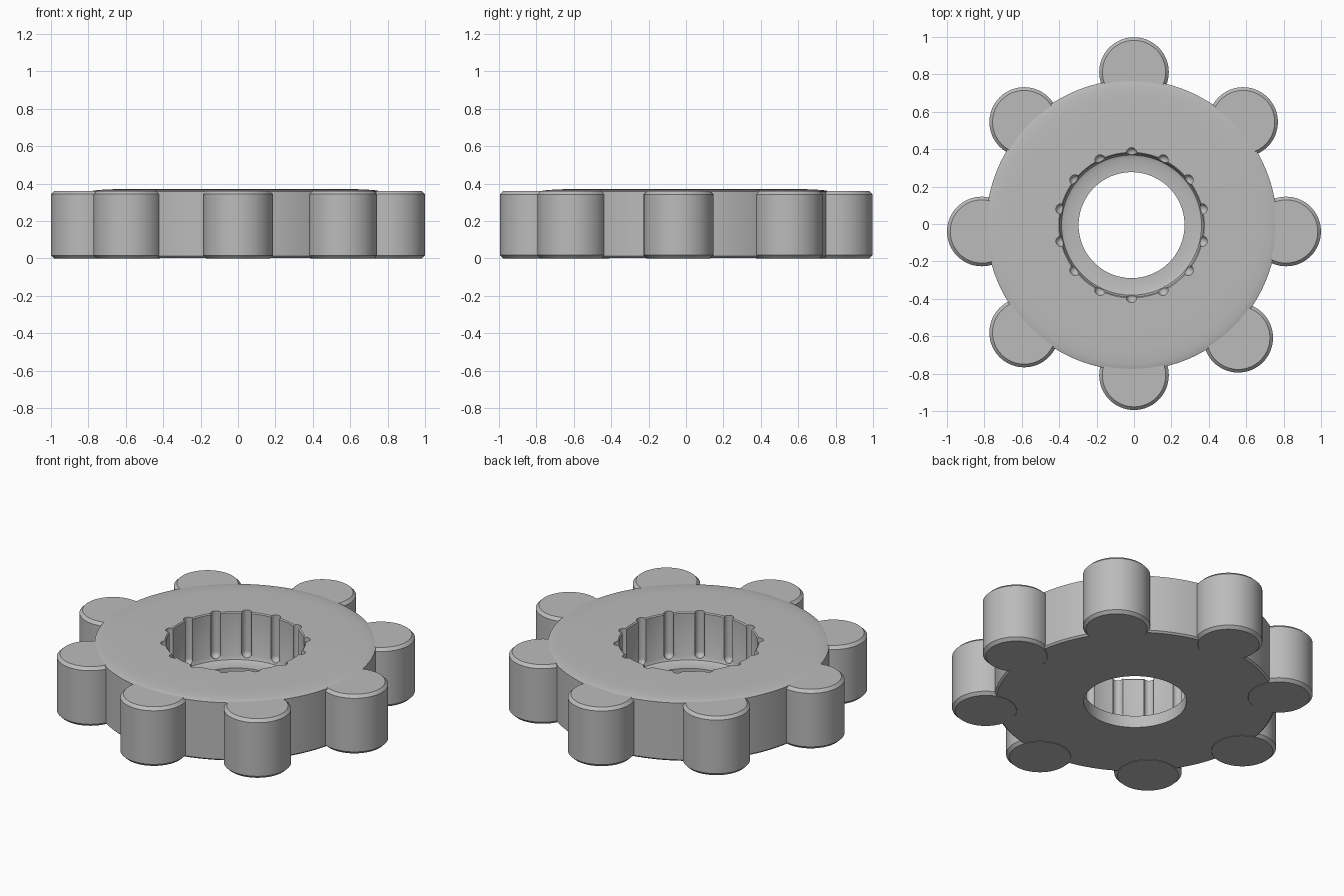
import bpy, bmesh, math

if "Cube" in bpy.data.objects:
    bpy.data.objects.remove(bpy.data.objects["Cube"], do_unlink=True)

grey = bpy.data.materials.new("plain grey")
grey.use_nodes = True
GREY = (0.5, 0.5, 0.5, 1)
grey.diffuse_color = GREY
grey.node_tree.nodes["Principled BSDF"].inputs["Base Color"].default_value = GREY


def lathe(bm, profile, sides, x=0.0, y=0.0, hollow=False):
    """Turn an (r, z) profile round a vertical axis; close it as a ring or cap the ends."""
    rings = []
    for r, z in profile:
        rings.append([bm.verts.new((x + r * math.cos(math.tau * i / sides),
                                    y + r * math.sin(math.tau * i / sides), z))
                      for i in range(sides)])
    pairs = list(zip(rings, rings[1:]))
    if hollow:
        pairs.append((rings[-1], rings[0]))
    else:
        bm.faces.new(rings[0])
        bm.faces.new(rings[-1])
    for a, b in pairs:
        for i in range(sides):
            j = (i + 1) % sides
            bm.faces.new((a[i], a[j], b[j], b[i]))


def finish(bm, name):
    bmesh.ops.recalc_face_normals(bm, faces=bm.faces)
    mesh = bpy.data.meshes.new(name)
    bm.to_mesh(mesh)
    bm.free()
    mesh.materials.append(grey)
    ob = bpy.data.objects.new(name, mesh)
    bpy.context.collection.objects.link(ob)
    return ob


def smooth(ob):
    bpy.ops.object.select_all(action='DESELECT')
    ob.select_set(True)
    bpy.context.view_layer.objects.active = ob
    bpy.ops.object.shade_smooth_by_angle(angle=math.radians(30))


CX, CY = -0.013, -0.006      # axis of the disc and bore
BORE, HOLE, LEDGE = 0.383, 0.283, 0.075

# Disc: softly crowned top, stepped bore with a small fillet above the ledge
bm = bmesh.new()
lathe(bm, [(HOLE, 0.002), (0.767, 0.002), (0.777, 0.012), (0.777, 0.357),
           (0.765, 0.361), (0.74, 0.365), (0.70, 0.368), (0.65, 0.37),
           (BORE + 0.006, 0.37), (BORE, 0.364),
           (BORE, LEDGE + 0.03), (BORE - 0.009, LEDGE + 0.009),
           (BORE - 0.03, LEDGE), (HOLE, LEDGE)], 112, CX, CY, hollow=True)
disc = finish(bm, "disc")

# Round-ended grooves cut into the bore wall
bm = bmesh.new()
GROOVES, GR = 14, 0.028
for k in range(GROOVES):
    a = math.pi / 2 + math.tau * k / GROOVES
    ends = [(GR * math.sin(t), 0.12 - GR * math.cos(t))
            for t in (math.radians(d) for d in (15, 35, 55, 75, 90))]
    lathe(bm, ends + [(GR, 0.45)], 20,
          CX + 0.386 * math.cos(a), CY + 0.386 * math.sin(a))
cutter = finish(bm, "groove_cutter")
cutter.hide_render = True

cut = disc.modifiers.new("grooves", 'BOOLEAN')
cut.operation = 'DIFFERENCE'
cut.solver = 'EXACT'
cut.object = cutter
bpy.context.view_layer.objects.active = disc
bpy.ops.object.modifier_apply(modifier=cut.name)
bpy.data.objects.remove(cutter, do_unlink=True)
smooth(disc)

# Eight chamfered grip lobes round the rim
LR, CH = 0.186, 0.017
lobes = {"back": (0, 0.812), "front": (0, -0.808),
         "left": (0.813, -0.04), "right": (-0.813, -0.04),
         "back_left": (0.583, 0.545), "back_right": (-0.587, 0.545),
         "front_left": (0.557, -0.608), "front_right": (-0.587, -0.58)}
for side, (x, y) in lobes.items():
    bm = bmesh.new()
    lathe(bm, [(LR - CH, 0), (LR, CH), (LR, 0.36 - CH), (LR - CH, 0.36)], 64, x, y)
    smooth(finish(bm, side + "_lobe"))
